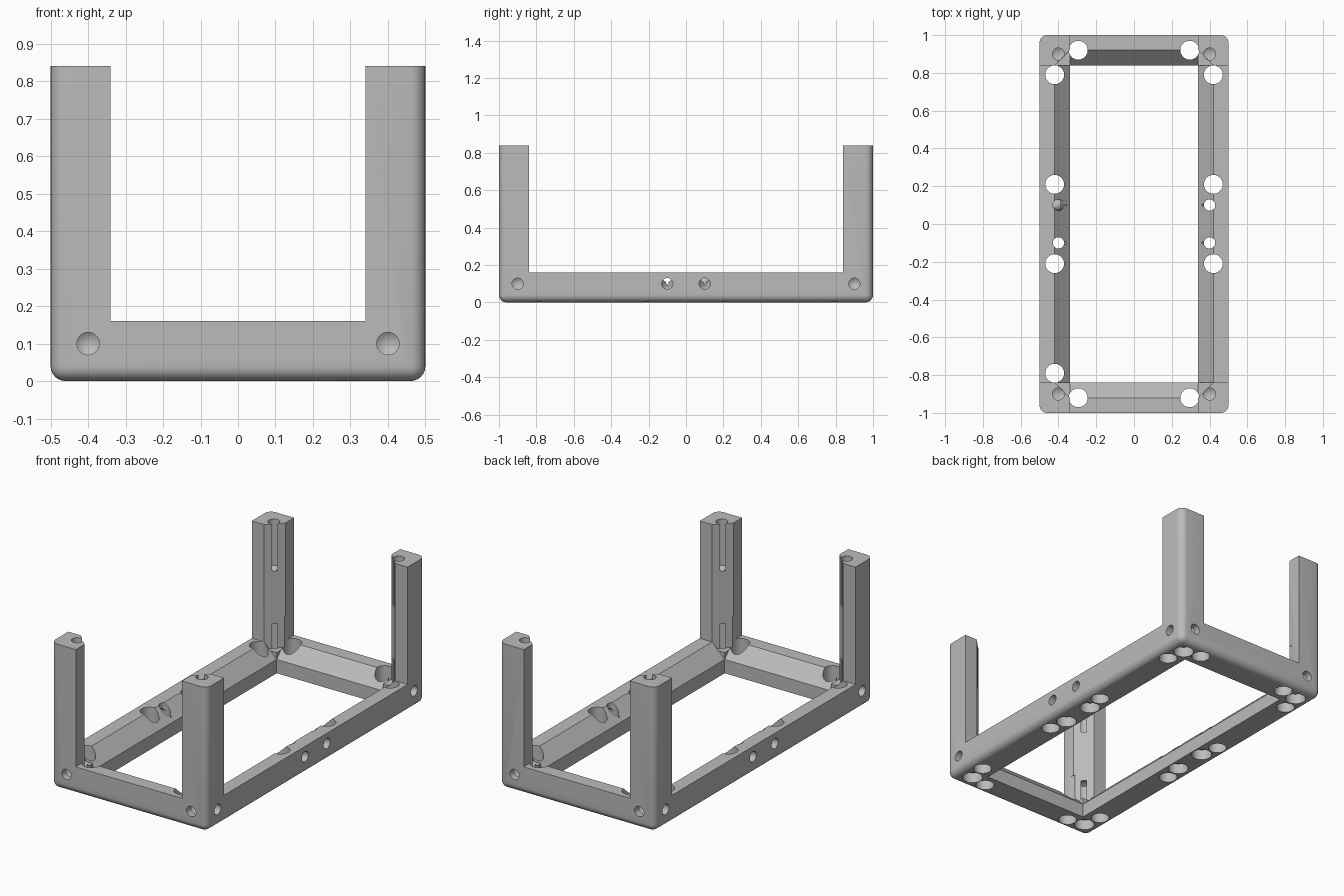
import bpy, bmesh, math
from mathutils import Vector

old = bpy.data.objects.get("Cube")
if old:
    bpy.data.objects.remove(old, do_unlink=True)

# Overall sizes
HX, HY, H = 0.5, 1.0, 0.84        # half width, half length, post height
IX, IY = 0.34, 0.84               # half size of the opening
BEAM = 0.16                       # beam height
CH = 0.08                         # inner chamfer
R = 0.03                          # screw hole radius
SIGNS = [(sx, sy) for sx in (-1, 1) for sy in (-1, 1)]

grey = bpy.data.materials.new("mid_grey")
grey.use_nodes = True
grey.diffuse_color = (0.5, 0.5, 0.5, 1)
grey.node_tree.nodes["Principled BSDF"].inputs["Base Color"].default_value = (0.5, 0.5, 0.5, 1)


def make(name, bm):
    bmesh.ops.recalc_face_normals(bm, faces=bm.faces)
    me = bpy.data.meshes.new(name)
    bm.to_mesh(me)
    bm.free()
    me.materials.append(grey)
    ob = bpy.data.objects.new(name, me)
    bpy.context.collection.objects.link(ob)
    return ob


def box(lo, hi):
    bm = bmesh.new()
    bmesh.ops.create_cube(bm, size=1)
    for v in bm.verts:
        v.co = [(a + b) / 2 + c * (b - a) for a, b, c in zip(lo, hi, v.co)]
    return bm


def prism(points, direction):
    """Extrude a flat polygon along a direction."""
    bm = bmesh.new()
    face = bm.faces.new([bm.verts.new(p) for p in points])
    ext = bmesh.ops.extrude_face_region(bm, geom=[face])["geom"]
    moved = [g for g in ext if isinstance(g, bmesh.types.BMVert)]
    bmesh.ops.translate(bm, verts=moved, vec=direction)
    return bm


def drill(start, direction, depth, radius=R, tip=0.0):
    """Round cutter entering at start, with an optional pointed end."""
    d = Vector(direction)
    over = 0.02
    bm = bmesh.new()
    bmesh.ops.create_cone(bm, cap_ends=True, segments=24, radius1=radius,
                          radius2=radius, depth=depth + over)
    if tip:
        cap = max(bm.faces, key=lambda f: f.calc_center_median().z)
        bmesh.ops.poke(bm, faces=[cap], offset=tip)
    rot = d.to_track_quat("Z", "Y").to_matrix()
    bmesh.ops.rotate(bm, verts=bm.verts, matrix=rot)
    bmesh.ops.translate(bm, verts=bm.verts, vec=Vector(start) + d * (depth - over) / 2)
    return bm


# Solid block with rounded bottom and outer upright edges
bm = box((-HX, -HY, 0), (HX, HY, H))
edges = [e for e in bm.edges if min(v.co.z for v in e.verts) < 0.01]
bmesh.ops.bevel(bm, geom=edges, offset=0.04, segments=6, profile=0.5, affect="EDGES")
frame = make("corner_post_frame", bm)
bpy.context.view_layer.objects.active = frame


def cut(bm):
    cutter = make("cutter", bm)
    cutter.hide_render = True
    mod = frame.modifiers.new("cut", "BOOLEAN")
    mod.operation, mod.solver, mod.object = "DIFFERENCE", "EXACT", cutter
    bpy.ops.object.modifier_apply(modifier=mod.name)
    me = cutter.data
    bpy.data.objects.remove(cutter, do_unlink=True)
    bpy.data.meshes.remove(me)


# Diagonal inner face of each post, above a small corner ledge
for sx, sy in SIGNS:
    tri = [(IX + CH, IY), (IX, IY + CH), (IX - 0.001, IY - 0.001)]
    cut(prism([(sx * x, sy * y, 0.12) for x, y in tri], (0, 0, 1)))

# Open sides between the posts and the opening through the base
cut(box((-IX, -2, BEAM), (IX, 2, 1)))
cut(box((-2, -IY, BEAM), (2, IY, 1)))
cut(box((-IX, -IY, -1), (IX, IY, 1)))

# Chamfer along the inner top edge of all four beams
o = 0.01
wedge = [(-o, BEAM - CH - o), (CH + o, BEAM + o), (-o, BEAM + o)]
for s in (-1, 1):
    cut(prism([(s * (IX + a), -IY, z) for a, z in wedge], (0, 2 * IY, 0)))
    cut(prism([(-IX, s * (IY + a), z) for a, z in wedge], (2 * IX, 0, 0)))

for sx, sy in SIGNS:
    # Wide holes straight through the beams
    for x, y in ((0.42, 0.79), (0.42, 0.21), (0.295, 0.92)):
        cut(drill((sx * x, sy * y, 0), (0, 0, 1), 0.3, 0.05))
    # Post screw holes from the top and from the bottom
    cut(drill((sx * 0.4, sy * 0.9, H), (0, 0, -1), 0.27, 0.032, 0.02))
    cut(drill((sx * 0.4, sy * 0.9, 0), (0, 0, 1), 0.26, 0.032, 0.02))
    cut(drill((sx * 0.4, sy * 0.9, 0), (0, 0, 1), 0.06, 0.055))
    # Middle screw holes with a wide recess below
    cut(drill((sx * 0.4, sy * 0.1, 0), (0, 0, 1), 0.3))
    cut(drill((sx * 0.4, sy * 0.1, 0), (0, 0, 1), 0.06, 0.055))
    # Side holes: the middle ones break out through the chamfer
    cut(drill((sx * HX, sy * 0.1, 0.1), (-sx, 0, 0), 0.11, R, 0.035))
    cut(drill((sx * HX, sy * 0.9, 0.1), (-sx, 0, 0), 0.04, R, 0.022))
    # End holes
    cut(drill((sx * 0.4, sy * HY, 0.1), (0, -sy, 0), 0.04, R, 0.022))

bpy.ops.object.select_all(action="DESELECT")
frame.select_set(True)
bpy.ops.object.shade_smooth_by_angle(angle=math.radians(30))
